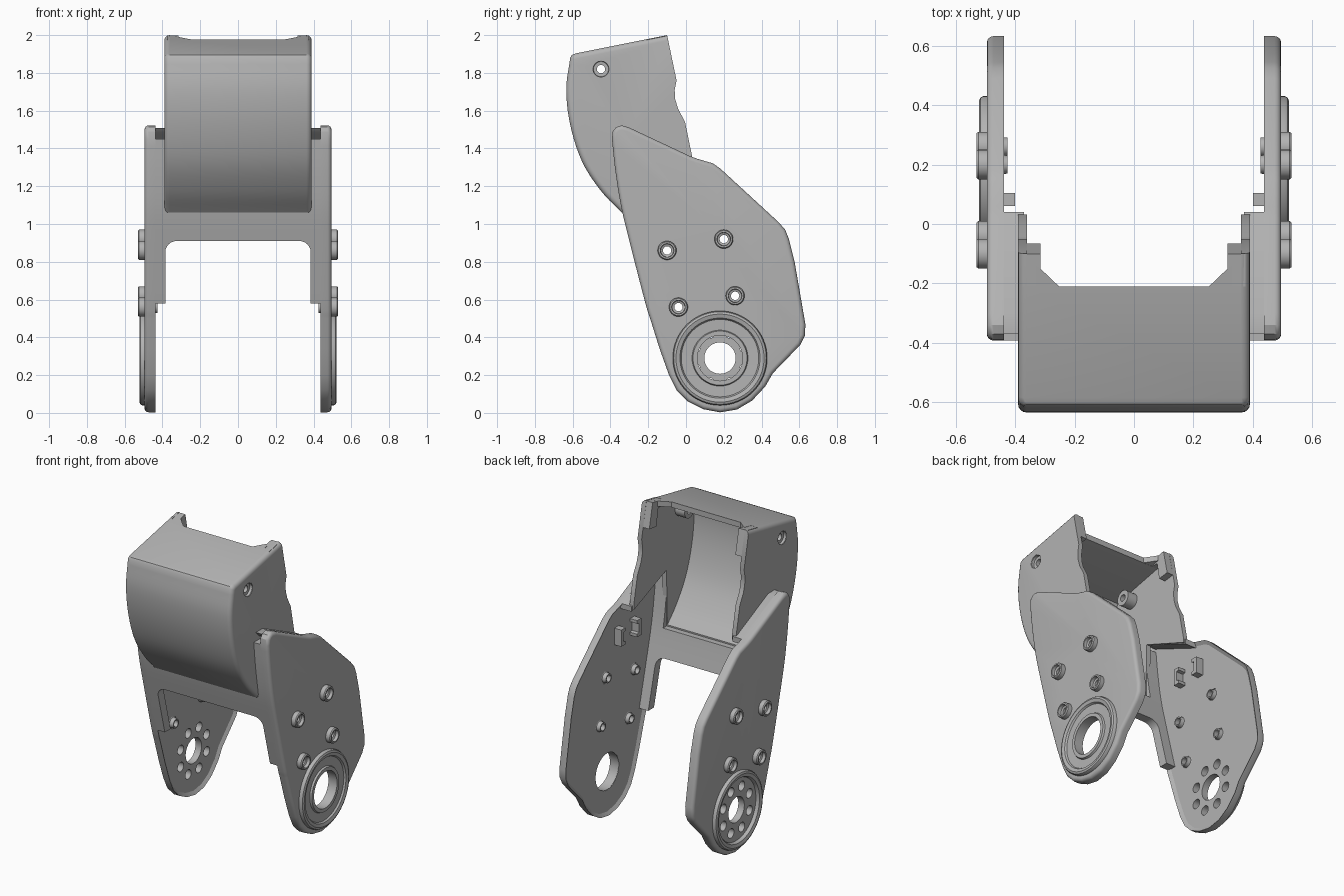
import bpy, bmesh, math
from mathutils import Vector

if "Cube" in bpy.data.objects:
    bpy.data.objects.remove(bpy.data.objects["Cube"], do_unlink=True)

grey = bpy.data.materials.new("plain_grey")
grey.use_nodes = True
colour = (0.45, 0.45, 0.45, 1)
grey.diffuse_color = colour
grey.node_tree.nodes["Principled BSDF"].inputs["Base Color"].default_value = colour
parts = []


def finish(name, bm):
    bmesh.ops.recalc_face_normals(bm, faces=bm.faces)
    mesh = bpy.data.meshes.new(name)
    bm.to_mesh(mesh)
    bm.free()
    mesh.materials.append(grey)
    ob = bpy.data.objects.new(name, mesh)
    bpy.context.collection.objects.link(ob)
    parts.append(ob)
    return ob


def spline(pts, n=4):
    """Smooth curve through a few (y, z) points."""
    p = [Vector(q) for q in pts]
    p = [2 * p[0] - p[1]] + p + [2 * p[-1] - p[-2]]
    out = []
    for a, b, c, d in zip(p, p[1:], p[2:], p[3:]):
        for i in range(n):
            t = i / n
            out.append(0.5 * (2 * b + (c - a) * t + (2 * a - 5 * b + 4 * c - d) * t * t
                              + (3 * b - a - 3 * c + d) * t ** 3))
    return [tuple(v) for v in out] + [tuple(pts[-1])]


def prism_mesh(pts, lo, hi, axis="x"):
    """Extrude a flat outline; axis x takes (y, z) points, axis y takes (x, z), axis z takes (x, y)."""
    place = {"x": lambda a, b, t: (t, a, b), "y": lambda a, b, t: (a, t, b),
             "z": lambda a, b, t: (a, b, t)}[axis]
    bm = bmesh.new()
    ends = [[bm.verts.new(place(a, b, t)) for a, b in pts] for t in (lo, hi)]
    for ring in ends:
        bm.faces.new(ring)
    for i in range(len(pts)):
        j = (i + 1) % len(pts)
        bm.faces.new((ends[0][i], ends[0][j], ends[1][j], ends[1][i]))
    bmesh.ops.recalc_face_normals(bm, faces=bm.faces)
    return bm


def prism(name, pts, lo, hi, axis="x"):
    return finish(name, prism_mesh(pts, lo, hi, axis))


def lathe(name, profile, y, z, s, n=48):
    """Revolve a closed (radius, x) profile about an axis along x."""
    bm = bmesh.new()
    rings = []
    for i in range(n):
        a = 2 * math.pi * i / n
        rings.append([bm.verts.new((s * x, y + r * math.cos(a), z + r * math.sin(a)))
                      for r, x in profile])
    m = len(profile)
    for i in range(n):
        a, b = rings[i], rings[(i + 1) % n]
        for k in range(m):
            bm.faces.new((a[k], a[(k + 1) % m], b[(k + 1) % m], b[k]))
    return finish(name, bm)


def drill(holes, lo, hi):
    """Cutter made of cylinders along x at (y, z, radius)."""
    bm = bmesh.new()
    for y, z, r in holes:
        circle = [(y + r * math.cos(math.pi * i / 20), z + r * math.sin(math.pi * i / 20))
                  for i in range(40)]
        ends = [[bm.verts.new((x, *q)) for q in circle] for x in (lo, hi)]
        for ring in ends:
            bm.faces.new(ring)
        for i in range(40):
            j = (i + 1) % 40
            bm.faces.new((ends[0][i], ends[0][j], ends[1][j], ends[1][i]))
    return finish("cutter", bm)


def cut(ob, cutter):
    mod = ob.modifiers.new("cut", "BOOLEAN")
    mod.operation, mod.solver, mod.object = "DIFFERENCE", "EXACT", cutter
    dg = bpy.context.evaluated_depsgraph_get()
    mesh = bpy.data.meshes.new_from_object(ob.evaluated_get(dg))
    ob.modifiers.clear()
    ob.data = mesh
    parts.remove(cutter)
    bpy.data.objects.remove(cutter, do_unlink=True)


# Shared outlines in the side plane
front_edge = spline([(-0.19, 0.5), (-0.215, 0.58), (-0.30, 0.91), (-0.345, 1.1),
                     (-0.375, 1.29), (-0.392, 1.45)])
plate_outline = ([(0.18, 0.003), (0.09, 0.02), (0.01, 0.06), (-0.05, 0.12), (-0.09, 0.2), (-0.14, 0.34)]
                 + front_edge
                 + [(-0.388, 1.49), (-0.37, 1.513), (-0.34, 1.522), (-0.3, 1.51), (0.02, 1.36),
                    (0.06, 1.345), (0.14, 1.322), (0.18, 1.295), (0.49, 1.01), (0.525, 0.97),
                    (0.545, 0.92), (0.575, 0.8), (0.632, 0.47), (0.63, 0.41), (0.605, 0.36),
                    (0.46, 0.21), (0.42, 0.14), (0.35, 0.065), (0.27, 0.018)])
screws = [(-0.10, 0.86), (0.20, 0.92), (-0.04, 0.56), (0.26, 0.62)]
PY, PZ = 0.18, 0.29  # pivot centre

for s, side in ((1, "left"), (-1, "right")):
    # Side plate: rounded outer edge, shallow pocket inside
    bm = prism_mesh(plate_outline, s * 0.437, s * 0.495)
    inner = [f for f in bm.faces if all(abs(v.co.x) < 0.45 for v in f.verts)]
    bmesh.ops.inset_region(bm, faces=inner, thickness=0.022, use_even_offset=True)
    for v in inner[0].verts:
        v.co.x += s * 0.014
    rim = [e for e in bm.edges if all(abs(v.co.x) > 0.49 for v in e.verts)]
    bmesh.ops.bevel(bm, geom=rim, offset=0.022, segments=4, profile=0.5, affect="EDGES")
    plate = finish(side + "_side_plate", bm)
    holes = [(y, z, 0.04) for y, z in screws]
    if s > 0:
        holes.append((PY, PZ, 0.122))
    else:
        holes.append((PY, PZ, 0.083))
        for i in range(8):
            a = math.pi * (i + 0.5) / 4
            holes.append((PY + 0.147 * math.cos(a), PZ + 0.147 * math.sin(a), 0.031))
    cut(plate, drill(holes, s * 0.3, s * 0.7))

    # Pivot ring on the outside
    rim = [(0.205, 0.505), (0.212, 0.516), (0.233, 0.522), (0.245, 0.517), (0.25, 0.508), (0.25, 0.46)]
    bore = [(0.12, 0.452), (0.12, 0.515), (0.143, 0.515), (0.148, 0.503)]
    lathe(side + "_pivot_ring", (bore if s > 0 else [(0.2, 0.46)]) + rim, PY, PZ, s, 64)

    # Screw bosses
    for y, z in screws:
        lathe(side + "_screw_boss",
              [(0.022, 0.425), (0.022, 0.505), (0.034, 0.51), (0.036, 0.53), (0.045, 0.53),
               (0.05, 0.524), (0.05, 0.46), (0.034, 0.45), (0.03, 0.425)], y, z, s, 32)

    # Clips inside the plate
    for y, d in ((0.085, 1), (-0.085, -1)):
        clip = [(0.02, -0.055), (0.02, 0.055), (-0.025, 0.055), (-0.025, 0.035),
                (-0.005, 0.03), (-0.005, -0.03), (-0.025, -0.035), (-0.025, -0.055)]
        prism(side + "_clip", [(y + d * a, 1.155 + b) for a, b in clip], s * 0.4, s * 0.46)

    # Shoulder joining the plate top to the head wall
    prism(side + "_shoulder", [(-0.37, 1.508), (-0.3, 1.507), (0.02, 1.357), (0.04, 1.35),
                               (0.04, 1.315), (-0.34, 1.475)], s * 0.37, s * 0.455)

    # Head screw boss and rear hook
    lathe(side + "_head_boss", [(0.022, 0.29), (0.022, 0.37), (0.04, 0.372), (0.042, 0.388),
                                (0.05, 0.388), (0.05, 0.29)], -0.45, 1.82, s, 32)
    prism(side + "_hook", [(-0.21, 1.977), (-0.101, 1.998), (-0.066, 1.835), (-0.14, 1.825),
                           (-0.16, 1.94), (-0.21, 1.94)], s * 0.315, s * 0.375)
    bm = prism_mesh([(s * 0.25, -0.212), (s * 0.33, -0.212), (s * 0.33, -0.14), (s * 0.315, -0.15)],
                    -0.035, 0, "z")
    for v in bm.verts:
        v.co.z += 2.02 + 0.2 * v.co.y
    finish(side + "_hook_gusset", bm)

# Head: curved shell open at the back and below
curve = spline([(-0.34, 1.06), (-0.45, 1.175), (-0.55, 1.33), (-0.612, 1.52), (-0.634, 1.71),
                (-0.613, 1.88)], 5)
back = [(-0.10, 2.0), (-0.05, 1.76), (-0.06, 1.71), (-0.057, 1.66), (-0.042, 1.61), (-0.005, 1.54),
        (0.032, 1.36), (0.032, 1.325), (-0.31, 1.46), (-0.32, 1.07)]
bm = prism_mesh(curve + [(-0.605, 1.894), (-0.585, 1.903)] + back, -0.39, 0.39)
edges = []
for e in bm.edges:
    a, b = e.verts
    m = (a.co + b.co) / 2
    on_front = m.y < -0.33 and (m.z < 1.2 or m.y < -0.38)
    if abs(a.co.x - b.co.x) < 0.01 and (on_front or m.z > 1.94):
        edges.append(e)
bmesh.ops.bevel(bm, geom=edges, offset=0.028, segments=4, profile=0.5, affect="EDGES")
head = finish("head_shell", bm)
cavity = [(y + 0.035, min(z + 0.02, 1.865)) for y, z in curve]
cavity += [(-0.21, 1.942), (-0.21, 2.2), (0.3, 2.2), (0.3, 0.9), (-0.305, 0.9)]
cut(head, prism("cutter", cavity, -0.36, 0.36))
cut(head, drill([(-0.45, 1.82, 0.045)], -1, 1))

# Front bridge: curved strip with a rounded arch below and an opening into the head
strip = [p for p in front_edge if p[1] > 0.575]
bridge = prism("front_bridge", strip + [(y + 0.06, z) for y, z in reversed(strip)], -0.453, 0.453)
arch = [(-0.385, 0.3), (0.385, 0.3)]
for cx, start in ((0.325, 0), (-0.325, 90)):
    for i in range(7):
        a = math.radians(start + 15 * i)
        arch.append((cx + 0.06 * math.cos(a), 0.85 + 0.06 * math.sin(a)))
cut(bridge, prism("cutter", arch, -1, 1, "y"))
cut(bridge, prism("cutter", [(-0.365, 1.085), (0.365, 1.085), (0.365, 1.8), (-0.365, 1.8)], -1, 1, "y"))

# Smooth shading with sharp edges kept
bpy.ops.object.select_all(action="DESELECT")
for ob in parts:
    ob.select_set(True)
bpy.context.view_layer.objects.active = head
bpy.ops.object.shade_smooth_by_angle(angle=math.radians(30))
